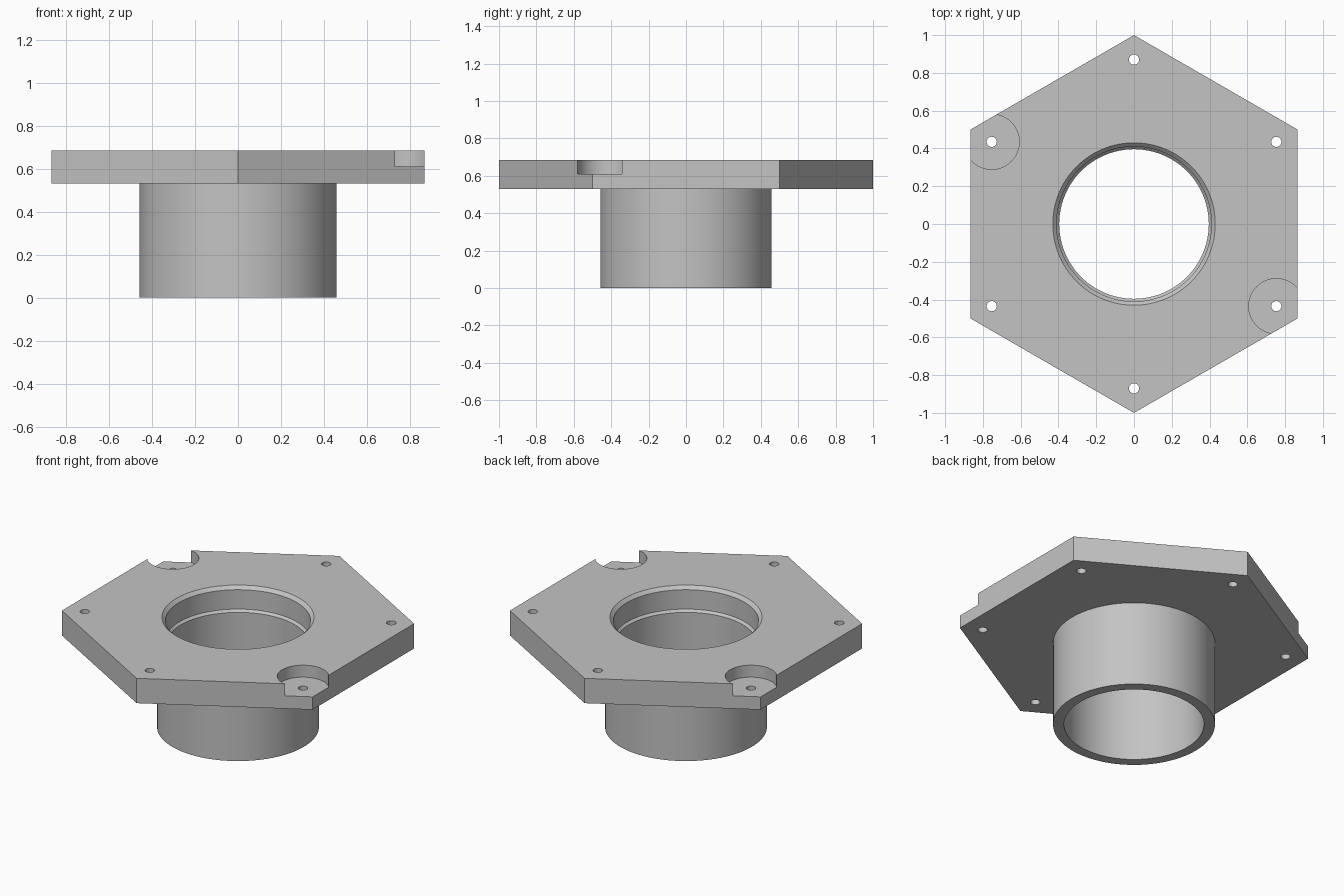
import bpy
import bmesh
from math import pi, cos, sin, radians

if "Cube" in bpy.data.objects:
    bpy.data.objects.remove(bpy.data.objects["Cube"])

PLATE_BOTTOM, PLATE_TOP, POCKET_FLOOR = 0.53, 0.685, 0.61
TUBE_RADIUS, BOLT_CIRCLE = 0.458, 0.87

grey = bpy.data.materials.new("light grey metal")
grey.use_nodes = True
colour = (0.55, 0.55, 0.55, 1)
grey.diffuse_color = colour
grey.node_tree.nodes["Principled BSDF"].inputs["Base Color"].default_value = colour


def turned(name, profile, sides, centre=(0, 0), start=0.0):
    """Closed solid of revolution through (radius, height) points, bottom to top."""
    bm = bmesh.new()
    rings = []
    for r, z in profile:
        rings.append([bm.verts.new((centre[0] + r * cos(start + 2 * pi * i / sides),
                                    centre[1] + r * sin(start + 2 * pi * i / sides), z))
                      for i in range(sides)])
    for low, high in zip(rings, rings[1:]):
        for i in range(sides):
            j = (i + 1) % sides
            bm.faces.new((low[i], low[j], high[j], high[i]))
    bm.faces.new(rings[0][::-1])
    bm.faces.new(rings[-1])
    mesh = bpy.data.meshes.new(name)
    bm.to_mesh(mesh)
    bm.free()
    mesh.materials.append(grey)
    obj = bpy.data.objects.new(name, mesh)
    bpy.context.collection.objects.link(obj)
    return obj


def combine(target, other, operation):
    """Apply a boolean and discard the helper."""
    mod = target.modifiers.new(operation, "BOOLEAN")
    mod.operation = operation
    mod.solver = "EXACT"
    mod.object = other
    bpy.ops.object.select_all(action="DESELECT")
    bpy.context.view_layer.objects.active = target
    target.select_set(True)
    bpy.ops.object.modifier_apply(modifier=mod.name)
    bpy.data.objects.remove(other)


# Hexagonal plate with the tube joined below it
flange = turned("hexagonal_flange", [(1, PLATE_BOTTOM), (1, PLATE_TOP)], 6, start=pi / 2)
tube = turned("tube", [(TUBE_RADIUS, 0), (TUBE_RADIUS, 0.6)], 96)
combine(flange, tube, "UNION")

# Stepped bore with a sloped ledge and a chamfered rim
bore = turned("bore_cutter", [(0.396, -0.1), (0.396, PLATE_BOTTOM), (0.41, PLATE_BOTTOM + 0.014),
                              (0.41, PLATE_TOP - 0.02), (0.43, PLATE_TOP), (0.43, 0.8)], 96)
combine(flange, bore, "DIFFERENCE")

# Corner bolt holes, with round pockets at two opposite corners
for k in range(6):
    a = radians(30 + 60 * k)
    spot = (BOLT_CIRCLE * cos(a), BOLT_CIRCLE * sin(a))
    if k in (2, 5):
        pocket = turned("pocket_cutter", [(0.146, POCKET_FLOOR), (0.146, 0.8)], 64, spot)
        combine(flange, pocket, "DIFFERENCE")
    hole = turned("hole_cutter", [(0.027, 0.4), (0.027, 0.8)], 32, spot)
    combine(flange, hole, "DIFFERENCE")

bpy.ops.object.shade_smooth_by_angle(angle=radians(25))
